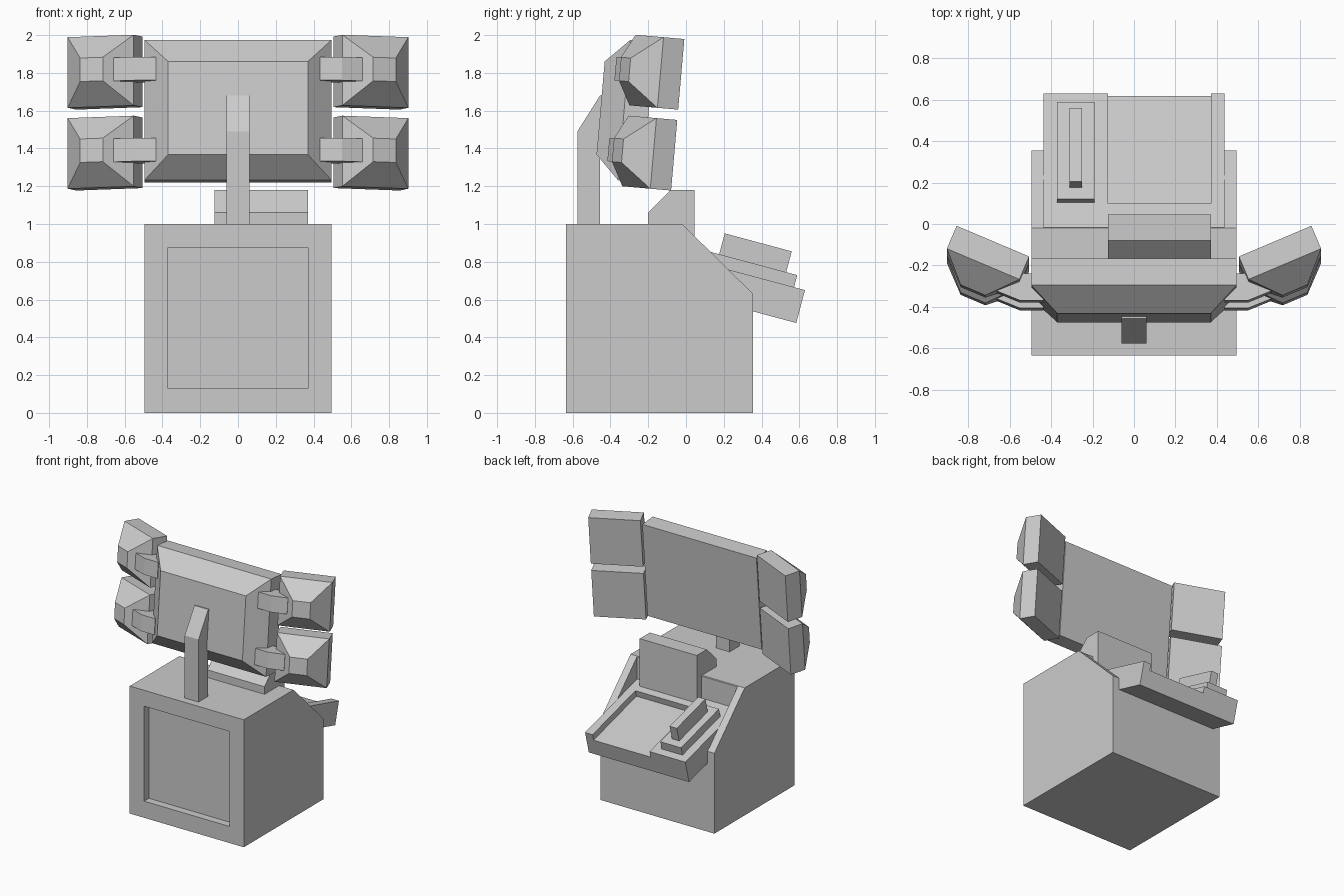
import bpy, bmesh
from math import radians
from mathutils import Matrix, Vector

if "Cube" in bpy.data.objects:
    bpy.data.objects.remove(bpy.data.objects["Cube"])


def make(name, verts, faces, matrix=Matrix()):
    bm = bmesh.new()
    vs = [bm.verts.new(v) for v in verts]
    for f in faces:
        bm.faces.new([vs[i] for i in f])
    bmesh.ops.recalc_face_normals(bm, faces=bm.faces)
    me = bpy.data.meshes.new(name)
    bm.to_mesh(me)
    bm.free()
    ob = bpy.data.objects.new(name, me)
    bpy.context.collection.objects.link(ob)
    ob.matrix_world = matrix
    return ob


def loft(name, a, b, matrix=Matrix()):
    """Closed solid between two matching outlines."""
    n = len(a)
    faces = [tuple(range(n)), tuple(range(n, 2 * n))]
    faces += [(i, (i + 1) % n, n + (i + 1) % n, n + i) for i in range(n)]
    return make(name, list(a) + list(b), faces, matrix)


def side_prism(name, x0, x1, yz, matrix=Matrix()):
    return loft(name, [(x0, y, z) for y, z in yz], [(x1, y, z) for y, z in yz], matrix)


def box(name, x, y, z, matrix=Matrix()):
    return side_prism(name, *x, [(y[0], z[0]), (y[1], z[0]), (y[1], z[1]), (y[0], z[1])], matrix)


def cut(ob, cutter):
    mod = ob.modifiers.new("cut", 'BOOLEAN')
    mod.operation = 'DIFFERENCE'
    mod.solver = 'EXACT'
    mod.object = cutter
    cutter.hide_render = True
    cutter.hide_set(True)


def mirror(ob):
    ob.modifiers.new("mirror", 'MIRROR').use_axis = (True, False, False)


def monitor(name, w, h, slab, depth, inset, local, matrix):
    """Flat slab with a tapered housing on its front (-y)."""
    def rect(y, d):
        a, c = w / 2 - d, h / 2 - d
        return [local @ Vector(p) for p in ((-a, y, -c), (a, y, -c), (a, y, c), (-a, y, c))]
    rings = rect(slab, 0) + rect(0, 0) + rect(-depth, inset)
    faces = [(0, 1, 2, 3), (8, 9, 10, 11)]
    for k in (0, 4):
        faces += [(k + i, k + (i + 1) % 4, k + 4 + (i + 1) % 4, k + 4 + i) for i in range(4)]
    return make(name, rings, faces, matrix)


# Cabinet with front panel recess and a slot for the sloping desk
cabinet = side_prism("cabinet", -0.495, 0.495,
                     [(-0.635, 0), (0.355, 0), (0.355, 0.63), (-0.02, 1), (-0.635, 1)])
cut(cabinet, box("front_recess_cutter", (-0.37, 0.37), (-0.8, -0.575), (0.13, 0.875)))
cut(cabinet, side_prism("desk_slot_cutter", -0.437, 0.437,
                        [(-0.015, 0.74), (-0.015, 1.2), (0.6, 1.2), (0.6, 0.575)]))

# Desk tray, tilted 15 degrees, origin at its rear top edge
tilt = Matrix.Translation((0, 0.63, 0.65)) @ Matrix.Rotation(radians(-15), 4, 'X')
tray = box("desk_tray", (-0.435, 0.435), (-0.68, 0), (-0.18, 0), tilt)
cut(tray, box("tray_recess_cutter", (-0.125, 0.37), (-0.55, 0.1), (-0.05, 0.2), tilt))
box("lever_plate", (-0.37, -0.19), (-0.546, -0.06), (-0.01, 0.066), tilt)
box("lever_block", (-0.312, -0.25), (-0.488, -0.121), (0.05, 0.18), tilt)

# Console box behind the desk
side_prism("console_box", -0.125, 0.37,
           [(-0.2, 0.78), (-0.2, 1.06), (-0.08, 1.18), (0.045, 1.18), (0.045, 0.78)])

# Support post
side_prism("support_post", -0.06, 0.06,
           [(-0.575, 0.99), (-0.575, 1.49), (-0.455, 1.68), (-0.42, 1.68), (-0.455, 1.37), (-0.455, 0.99)])

# Monitor wall, leaning 5 degrees
wall = Matrix.Translation((0, -0.3275, 1.603)) @ Matrix.Rotation(radians(-5), 4, 'X')
monitor("main_monitor", 0.99, 0.745, 0.13, 0.125, 0.125, Matrix(), wall)
arm = [(0.435, -0.065), (0.55, -0.065), (0.66, -0.02), (0.61, 0.1), (0.525, 0.065), (0.435, 0.065)]
for row, z in (("upper", 0.215), ("lower", -0.215)):
    turn = Matrix.Translation((0.727, 0.1, z)) @ Matrix.Rotation(radians(23), 4, 'Z')
    mirror(monitor(row + "_side_monitors", 0.38, 0.375, 0.12, 0.125, 0.125, turn, wall))
    mirror(loft(row + "_monitor_arms", [(x, y, z - 0.062) for x, y in arm],
                [(x, y, z + 0.062) for x, y in arm], wall))
